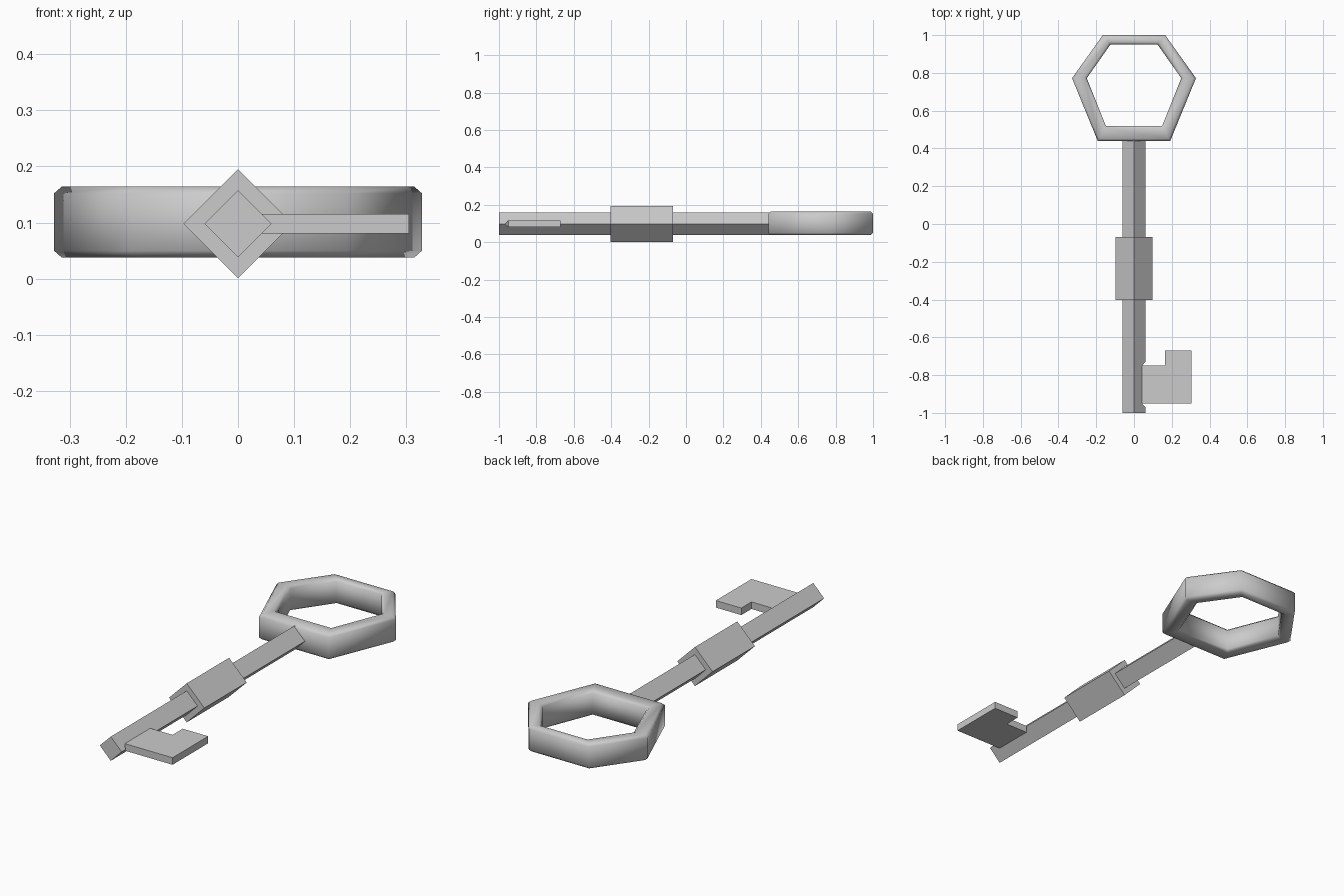
import bpy, bmesh, math

if "Cube" in bpy.data.objects:
    bpy.data.objects.remove(bpy.data.objects["Cube"])

ZC = 0.098  # height of the key's axis


def finish(bm, name):
    bmesh.ops.remove_doubles(bm, verts=bm.verts, dist=1e-5)
    bmesh.ops.recalc_face_normals(bm, faces=bm.faces)
    me = bpy.data.meshes.new(name)
    bm.to_mesh(me)
    bm.free()
    ob = bpy.data.objects.new(name, me)
    bpy.context.collection.objects.link(ob)
    return ob


def loft(name, sections):
    """Skin a list of equal-length point loops and cap both ends."""
    bm = bmesh.new()
    loops = [[bm.verts.new(p) for p in s] for s in sections]
    n = len(loops[0])
    for a, b in zip(loops, loops[1:]):
        for i in range(n):
            j = (i + 1) % n
            bm.faces.new((a[i], a[j], b[j], b[i]))
    bm.faces.new(loops[0])
    bm.faces.new(loops[-1])
    return finish(bm, name)


def diamond(y, r, cut=0.0):
    """Diamond section at y; cut is half the flat where the right corner is trimmed."""
    return [(0, y, ZC + r), (r - cut, y, ZC + cut), (r - cut, y, ZC - cut),
            (0, y, ZC - r), (-r, y, ZC)]


# Bow: hexagonal ring with chamfered rims
half_outer = [(0.165, 1.0), (0.328, 0.772), (0.192, 0.44)]
half_inner = [(0.125, 0.95), (0.25, 0.772), (0.149, 0.52)]
outer, inner = [h + [(-x, y) for x, y in reversed(h)] for h in (half_outer, half_inner)]
Z0, Z1 = 0.038, 0.164
bm = bmesh.new()
rings = [[bm.verts.new((x, y, z)) for x, y in pts]
         for pts, z in ((outer, Z0), (outer, Z1), (inner, Z1), (inner, Z0))]
for k in range(4):
    a, b = rings[k], rings[(k + 1) % 4]
    for i in range(6):
        j = (i + 1) % 6
        bm.faces.new((a[i], a[j], b[j], b[i]))
bmesh.ops.recalc_face_normals(bm, faces=bm.faces)
rims = [e for e in bm.edges if abs(e.calc_face_angle(0) - math.pi / 2) < 0.05]
bmesh.ops.bevel(bm, geom=rims, offset=0.012, segments=1, affect='EDGES', profile=0.5)
bow = finish(bm, "bow_ring")
bpy.context.view_layer.objects.active = bow
bow.select_set(True)
bpy.ops.object.shade_smooth_by_angle(angle=math.radians(50))

# Shaft: square bar on its corner, right corner trimmed where the bit joins
C = 0.0175
loft("shaft", [diamond(-1.0, 0.06), diamond(-0.97, 0.06), diamond(-0.95, 0.06, C),
               diamond(-0.75, 0.06, C), diamond(-0.73, 0.06), diamond(0.45, 0.06)])

# Collar: thicker diamond sleeve around the shaft
loft("collar", [diamond(-0.403, 0.097), diamond(-0.07, 0.097)])

# Bit: flat L-shaped plate
profile = [(0.04, -0.95), (0.305, -0.95), (0.305, -0.67),
           (0.165, -0.67), (0.165, -0.75), (0.04, -0.75)]
loft("bit", [[(x, y, z) for x, y in profile] for z in (ZC - C, ZC + C)])
